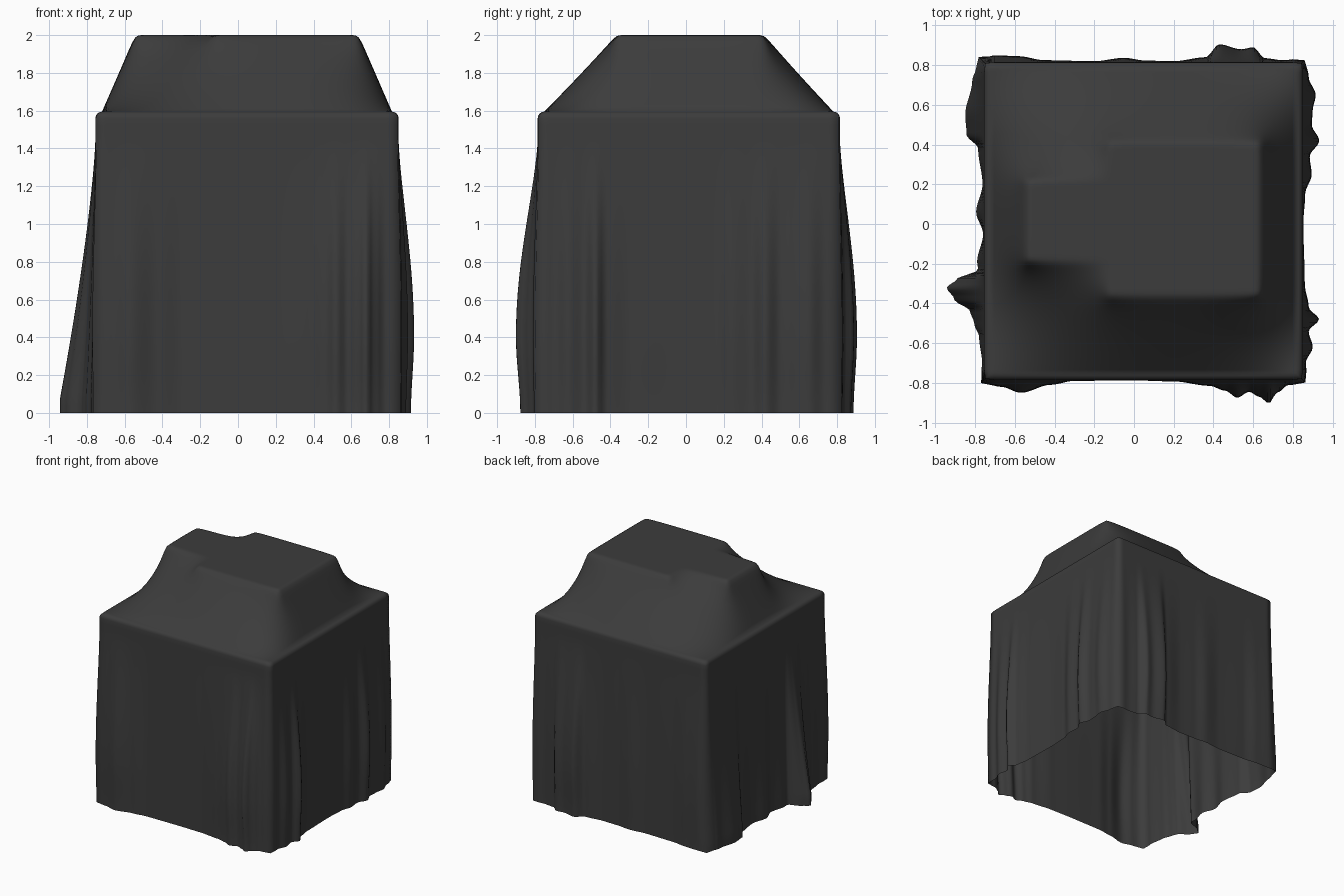
import bpy, bmesh, math
from mathutils import Vector

if "Cube" in bpy.data.objects:
    bpy.data.objects.remove(bpy.data.objects["Cube"])

# Hidden box under the cloth: wall planes, shoulder height, edge radius, grid cells
X0, X1, Y0, Y1 = -0.755, 0.85, -0.785, 0.815
Z, TOP, R, N = 1.595, 2.0, 0.035, 96
gx = [X0 + R + (X1 - X0 - 2 * R) * i / N for i in range(N + 1)]
gy = [Y0 + R + (Y1 - Y0 - 2 * R) * i / N for i in range(N + 1)]

# Fold bulge at the hem per wall: (position along the wall, outward offset)
FRONT = [(-0.75, .02), (-0.67, .035), (-0.57, .065), (-0.42, .025), (-0.3, .005), (0, .003),
         (0.2, .008), (0.38, .03), (0.46, .055), (0.52, .09), (0.58, .06), (0.63, .085),
         (0.68, .118), (0.72, .065), (0.78, .025), (0.85, .025)]
RIGHT = [(-0.78, .025), (-0.7, .015), (-0.62, .05), (-0.54, .03), (-0.48, .082), (-0.42, .03),
         (-0.3, .01), (0, .003), (0.15, .012), (0.25, .045), (0.34, .035), (0.42, .083),
         (0.5, .045), (0.57, .05), (0.65, .065), (0.74, .03), (0.81, .02)]
BACK = [(0.85, .02), (0.75, .01), (0.66, .02), (0.6, .075), (0.54, .065), (0.43, .09),
        (0.36, .025), (0.2, .005), (0.06, .008), (-0.05, .022), (-0.2, .005), (-0.45, .01),
        (-0.58, .03), (-0.7, .035), (-0.75, .03)]
LEFT = [(0.81, .03), (0.72, .06), (0.55, .095), (0.45, .088), (0.38, .03), (0.2, .008),
        (0.06, .04), (-0.05, .005), (-0.19, .035), (-0.23, .03), (-0.28, .14), (-0.32, .188),
        (-0.38, .15), (-0.44, .07), (-0.5, .05), (-0.57, .025), (-0.7, .01), (-0.78, .02)]


def ease(t):
    t = max(0.0, min(1.0, t))
    return t * t * (3 - 2 * t)


def sample(table, s):
    for (a, u), (b, v) in zip(table, table[1:]):
        if min(a, b) <= s <= max(a, b):
            return u + (v - u) * ease((s - a) / (b - a))
    return min(table, key=lambda p: abs(p[0] - s))[1]


def on_plateau(x, y):
    big = -0.13 <= x <= 0.64 and -0.37 <= y <= 0.425
    small = -0.55 <= x <= -0.1 and -0.195 <= y <= 0.23
    return big or small


# Top: taut cloth from the shoulder up to the stepped plateau, relaxed as a membrane
fixed = [[on_plateau(x, y) for y in gy] for x in gx]
h = [[TOP if f else Z for f in col] for col in fixed]
for _ in range(150):
    for i in range(1, N):
        for j in range(1, N):
            if not fixed[i][j]:
                avg = (h[i-1][j] + h[i+1][j] + h[i][j-1] + h[i][j+1]) / 4
                h[i][j] += 1.85 * (avg - h[i][j])
for _ in range(3):
    old = [c[:] for c in h]
    for i in range(1, N):
        for j in range(1, N):
            avg = (old[i-1][j] + old[i+1][j] + old[i][j-1] + old[i][j+1]) / 4
            h[i][j] += 0.6 * (avg - old[i][j])

bm = bmesh.new()
grid = [[bm.verts.new((gx[i], gy[j], h[i][j])) for j in range(N + 1)] for i in range(N + 1)]
for i in range(N):
    for j in range(N):
        bm.faces.new((grid[i][j], grid[i+1][j], grid[i+1][j+1], grid[i][j+1]))

# Rim loop: each entry holds the grid vertex, outward direction, hem offset and wall
rim = []
walls = [(FRONT, (0, -1), (-1, 0), [(k, 0) for k in range(N)]),
         (RIGHT, (1, 0), (0, -1), [(N, k) for k in range(N)]),
         (BACK, (0, 1), (1, 0), [(N - k, N) for k in range(N)]),
         (LEFT, (-1, 0), (0, 1), [(0, N - k) for k in range(N)])]
for w, (table, out, prev, cells) in enumerate(walls):
    for k, (i, j) in enumerate(cells):
        v = grid[i][j]
        d = Vector((out[0], out[1], 0))
        if k == 0:
            d = 0.85 * (d + Vector((prev[0], prev[1], 0)))
        s = v.co.x if w in (0, 2) else v.co.y
        rim.append((v, d, sample(table, s), w))


def swell(z, w):
    t = (1.45 - z) / 1.45
    if t <= 0:
        return 0
    if w == 3:
        return min(1, (t / 0.95) ** 1.35)
    return math.sin(math.pi / 2 * min(1, t / 0.72)) ** 1.4 - 0.2 * ease((0.4 - z) / 0.4)


# Skirt: rounded shoulder edge, then hanging folds down to the hem
rows = [(R * math.sin(a), Z - R * (1 - math.cos(a)))
        for a in (math.pi / 8 * n for n in range(1, 5))]
M = 44
rows += [(R, (Z - R) * (1 - n / M)) for n in range(1, M + 1)]
ring = [r[0] for r in rim]
for off, z in rows:
    new = []
    for v, d, bulge, w in rim:
        p = v.co + d * (off + bulge * swell(z, w))
        new.append(bm.verts.new((p.x, p.y, z)))
    for k in range(len(ring)):
        n = (k + 1) % len(ring)
        bm.faces.new((ring[k], new[k], new[n], ring[n]))
    ring = new

bmesh.ops.recalc_face_normals(bm, faces=bm.faces)
for f in bm.faces:
    f.smooth = True
mesh = bpy.data.meshes.new("draped_cloth")
bm.to_mesh(mesh)
bm.free()
cloth = bpy.data.objects.new("draped_cloth", mesh)
bpy.context.collection.objects.link(cloth)

# Dark fabric
mat = bpy.data.materials.new("dark_fabric")
mat.diffuse_color = (0.045, 0.045, 0.045, 1)
mat.use_nodes = True
mat.node_tree.nodes["Principled BSDF"].inputs["Base Color"].default_value = mat.diffuse_color
mesh.materials.append(mat)
